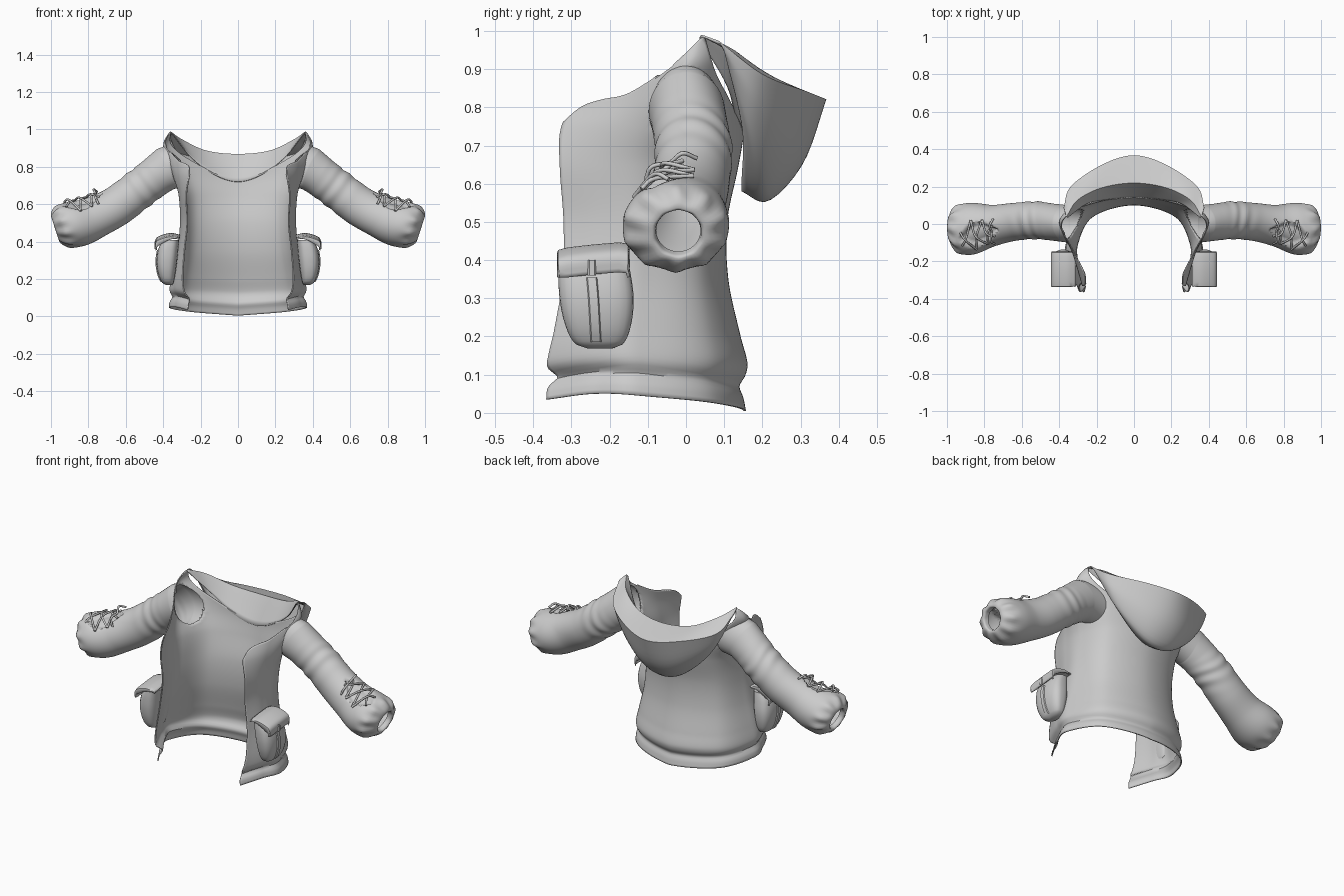
import bpy, bmesh
from math import sin, cos, pi, radians, exp
from mathutils import Vector

if "Cube" in bpy.data.objects:
    bpy.data.objects.remove(bpy.data.objects["Cube"])


def interp(keys, t):
    """Smooth curve through keys (t, a, b, ...)."""
    n = len(keys)
    t = min(max(t, keys[0][0]), keys[-1][0])
    i = 0
    while i < n - 2 and t > keys[i + 1][0]:
        i += 1

    def slope(j, c):
        a, b = keys[max(j - 1, 0)], keys[min(j + 1, n - 1)]
        return (b[c] - a[c]) / (b[0] - a[0])
    a, b = keys[i], keys[i + 1]
    h = b[0] - a[0]
    f = (t - a[0]) / h
    f2, f3 = f * f, f * f * f
    return [(2*f3 - 3*f2 + 1) * a[c] + (f3 - 2*f2 + f) * h * slope(i, c)
            + (3*f2 - 2*f3) * b[c] + (f3 - f2) * h * slope(i + 1, c)
            for c in range(1, len(a))]


def spread(pts):
    """Give evenly spaced keys to a list of points."""
    return [(i / (len(pts) - 1), *p) for i, p in enumerate(pts)]


def from_centre(pts):
    """Keys for a half curve that crosses the centre line smoothly."""
    keys = spread(pts)
    t, x, y, z = keys[1]
    return [(-t, -x, y, z)] + keys


def sheet(name, rows, closed=False, caps=False, solid=0, hole=None, angle=40):
    """Skin a grid of points, mirrored to the other side of the garment."""
    bm = bmesh.new()
    vs = [[bm.verts.new(p) for p in r] for r in rows]
    m = len(rows[0])
    for a, b in zip(vs, vs[1:]):
        for j in range(m if closed else m - 1):
            k = (j + 1) % m
            bm.faces.new((a[j], a[k], b[k], b[j]))
    if caps:
        bm.faces.new(vs[0])
        bm.faces.new(vs[-1])
    if hole:  # cut an oval opening and snap its rim to the oval
        x0, cy, cz, ry, rz = hole

        def size(p):
            return (((p.y - cy) / ry) ** 2 + ((p.z - cz) / rz) ** 2) ** .5 if p.x > x0 else 9
        bad = [f for f in bm.faces if size(f.calc_center_median()) < 1]
        bmesh.ops.delete(bm, geom=bad, context='FACES')
        for v in bm.verts:
            s = size(v.co)
            if v.is_boundary and s < 1.2:
                v.co.y, v.co.z = cy + (v.co.y - cy) / s, cz + (v.co.z - cz) / s
    bmesh.ops.recalc_face_normals(bm, faces=bm.faces)
    me = bpy.data.meshes.new(name)
    bm.to_mesh(me)
    bm.free()
    ob = bpy.data.objects.new(name, me)
    bpy.context.collection.objects.link(ob)
    bpy.ops.object.select_all(action='DESELECT')
    ob.select_set(True)
    bpy.context.view_layer.objects.active = ob
    bpy.ops.object.shade_smooth_by_angle(angle=radians(angle))
    mir = ob.modifiers.new("mirror", 'MIRROR')
    mir.use_clip = True
    if solid:
        s = ob.modifiers.new("thickness", 'SOLIDIFY')
        s.thickness, s.offset = solid, 0
    return ob


def tube(name, pts, r, n=14):
    pts = [Vector(interp(spread(pts), i / n)) for i in range(n + 1)]
    rows = []
    for i, p in enumerate(pts):
        d = (pts[min(i + 1, n)] - pts[max(i - 1, 0)]).normalized()
        a = d.cross(Vector((0.3, 0.2, 1))).normalized()
        b = d.cross(a)
        rows.append([p + r * (a * cos(k * pi / 3) + b * sin(k * pi / 3)) for k in range(6)])
    return sheet(name, rows, closed=True, caps=True, angle=70)


# Body: open-fronted shell. Keys: height, half width, front x, front y, back y, side y
BODY = [(0.00, .365, .27, -.365, .155, -.12), (0.04, .36, .265, -.36, .147, -.12),
        (0.07, .345, .26, -.335, .137, -.12), (0.10, .358, .28, -.362, .153, -.12),
        (0.13, .358, .29, -.36, .158, -.12), (0.20, .345, .295, -.345, .14, -.12),
        (0.35, .313, .285, -.322, .108, -.11), (0.50, .30, .27, -.32, .105, -.10),
        (0.65, .308, .275, -.33, .135, -.08), (0.75, .342, .26, -.325, .15, -.05),
        (0.84, .378, .24, -.27, .145, -.02), (0.92, .395, .27, -.18, .13, .02),
        (0.99, .36, .30, -.10, .12, .045)]
HEM = [(0, .035), (.25, .05), (.5, .045), (1, .005)]
TOP = [(0, .76), (.05, .80), (.12, .818), (.25, .838), (.36, .90), (.45, .962), (.5, .983),
       (.56, .965), (.75, .85), (1, .73), (1.25, .85)]


def body_point(u, t):
    z0, z1 = interp(HEM, u)[0], interp(TOP, u)[0]
    z = z0 + (z1 - z0) * t
    w, xf, yf, yb, ys = interp(BODY, z - (z0 - .005) * (1 - t) ** 3)
    bx, by = .73 * w, ys + (yb - ys) * .70
    plan = spread([(xf, yf), ((w + xf) / 2 + .015, (yf + ys) / 2), (w, ys),
                   (bx, by), (0, yb), (-bx, by)])
    x, y = interp(plan, u * .8)
    return max(x, 0), y, z


body = [[body_point(j / 60, i / 80) for j in range(61)] for i in range(81)]
sheet("jacket_body", body, solid=.006, hole=(.2, 0, .8, .08, .10))

# Hood: folded down the back, half curves from centre to shoulder
NECK = [(0, .14, .72), (.13, .13, .76), (.25, .11, .85), (.355, .035, .98)]
RIM = [(0, .22, .867), (.17, .195, .885), (.30, .13, .945), (.362, .04, .988)]
FOLD = [(0, .365, .82), (.17, .315, .84), (.335, .20, .885), (.375, .085, .972)]
BULGE = [(0, .305, .655), (.15, .275, .69), (.315, .185, .81), (.372, .092, .965)]
LOW = [(0, .215, .557), (.13, .205, .60), (.28, .165, .75), (.368, .098, .96)]
INNER = [(0, .147, .582), (.11, .147, .615), (.26, .148, .75), (.365, .10, .957)]


def hood_column(v):
    n, r, f, b, l, i = [Vector(interp(from_centre(c), v))
                        for c in (NECK, RIM, FOLD, BULGE, LOW, INNER)]
    drape = spread([f, b, l, i])
    return ([n.lerp(r, k / 6) for k in range(6)] + [r.lerp(f, k / 5) for k in range(5)]
            + [interp(drape, k / 14) for k in range(15)])


sheet("hood", [hood_column(j / 30) for j in range(31)], solid=.005, angle=35)

# Sleeve: keys are position along arm, centre, tilt, height radius, depth radius
ARM = [(0, .375, 0, .798, 20, .118, .10), (.15, .435, .01, .752, 35, .108, .099),
       (.35, .53, .02, .68, 38, .105, .10), (.55, .65, .01, .59, 38, .108, .102),
       (.72, .76, -.01, .535, 34, .115, .112), (.85, .86, -.025, .497, 25, .126, .138),
       (.93, .93, -.027, .48, 20, .116, .132), (.975, .968, -.02, .473, 18, .09, .097),
       (1.0, .978, -.02, .47, 18, .066, .066), (1.04, .95, -.02, .478, 18, .058, .058)]
SLOT = .4


def slot_width(s):
    q = (s - .56) / .33
    return .62 * sin(pi * q ** 1.3) if 0 < q < 1 else 0


def sleeve_point(s, th, off=0, slot=True):
    x, y, z, tilt, rz, ry = interp(ARM, s)
    tilt = radians(tilt)
    pleat = exp(-((s - .95) / .045) ** 2)
    k = 1 + .05 * pleat * cos(10 * th) - .02 * pleat * abs(sin(5 * th))
    k += .03 * exp(-((s - .34) / .1) ** 2) * sin(s * 55 + 2 * sin(th) + cos(2 * th))
    if slot:
        off -= .03 * min(max((slot_width(s) - abs(th - SLOT)) / .12, 0), 1)
    up, side = cos(th) * (rz * k + off), sin(th) * (ry * k + off)
    x -= 2.5 * side * side * max(0, 1 - s / .15)  # root wraps round the body
    return Vector((x + sin(tilt) * up, y - side, z + cos(tilt) * up))


def shoulder_seam(th):
    """Point on the body just outside the armhole, at this angle round the arm."""
    y, z = -.09 * sin(th), .8 + .11 * cos(th)
    near = [p for r in body for p in r if p[0] > .2 and abs(p[1] - y) < .05 and abs(p[2] - z) < .03]
    # weighted average of the closest body points
    ws = [1 / (((p[1] - y) ** 2 + (p[2] - z) ** 2) ** 2 + 1e-9) for p in near]
    return sum(w * p[0] for w, p in zip(ws, near)) / sum(ws) - .002, y, z


angles = [2 * pi * j / 60 - pi for j in range(60)]
sheet("sleeve", [[shoulder_seam(th) for th in angles]]
      + [[sleeve_point(.03 + 1.01 * i / 90, th) for th in angles] for i in range(91)],
      closed=True, angle=60)

# Crossed lacing over the forearm slit
STEPS = [.61, .70, .79, .87]
for i, (a, b) in enumerate(zip(STEPS, STEPS[1:])):
    for d in (-1, 1):
        p = sleeve_point(a, SLOT + d * (slot_width(a) + .12), .006, False)
        q = sleeve_point(b, SLOT - d * (slot_width(b) + .12), .006, False)
        m = sleeve_point((a + b) / 2, SLOT, .016 + .006 * d, False)
        tube("lace_%d_%s" % (i, "front" if d > 0 else "back"), [p, m, q], .006)
# Loose ends at the top of the lacing
for i, (ds, dt) in enumerate([(-.02, -.6), (.03, .7)]):
    tube("lace_end_%d" % i, [sleeve_point(.62, SLOT, .01, False),
                             sleeve_point(.62 + ds / 2, SLOT + dt / 2, .03, False),
                             sleeve_point(.62 + ds, SLOT + dt, .012, False)], .006)

# Hip pocket: height, half depth, inner x, outer x, centre y
POUCH = [(.168, .03, .352, .385, -.225), (.18, .062, .345, .405, -.227), (.23, .086, .335, .427, -.23),
         (.30, .097, .325, .435, -.234), (.37, .094, .318, .423, -.24), (.41, .088, .315, .40, -.243)]


def pouch_ring(z):
    hy, x0, x1, yc = interp(POUCH, z)
    ring = []
    for k in range(32):
        c, s = cos(k * pi / 16), sin(k * pi / 16)
        ex = (abs(c) ** 3 + abs(s) ** 3) ** (-1 / 3)
        ring.append(((x0 + x1) / 2 + (x1 - x0) / 2 * c * ex, yc + hy * s * ex, z))
    return ring


sheet("hip_pocket", [pouch_ring(.168 + .242 * (i / 18) ** 1.4) for i in range(19)],
      closed=True, caps=True, angle=50)

# Pocket strap
strap = []
for i in range(13):
    z = .185 + .17 * i / 12
    hy, x0, x1, yc = interp(POUCH, z)
    strap.append([(x1 + e, yc - .008 + w, z) for w, e in ((-.014, 0), (-.011, .006), (.011, .006), (.014, 0))])
sheet("pocket_strap", strap, angle=30)

# Pocket flap with turned-down ends
FLAP = spread([(.312, .425), (.36, .434), (.415, .42), (.438, .40), (.436, .36)])
flap = []
for i in range(17):
    x, z = interp(FLAP, i / 16)
    lip = .03 * min(1, i / 8)
    edge = [(-.334, -lip), (-.332, -.004), (-.31, 0), (-.245, .003), (-.175, .004), (-.154, 0), (-.151, -lip)]
    flap.append([(x, y, max(z + dz + (y + .24) * .07, .355)) for y, dz in edge])
sheet("pocket_flap", flap, solid=.008)
# Strap tab on the flap
sheet("flap_tab", [[(.441, -.258, z), (.447, -.253, z), (.447, -.240, z), (.441, -.235, z)]
                   for z in (.36, .38, .40)], angle=30)
